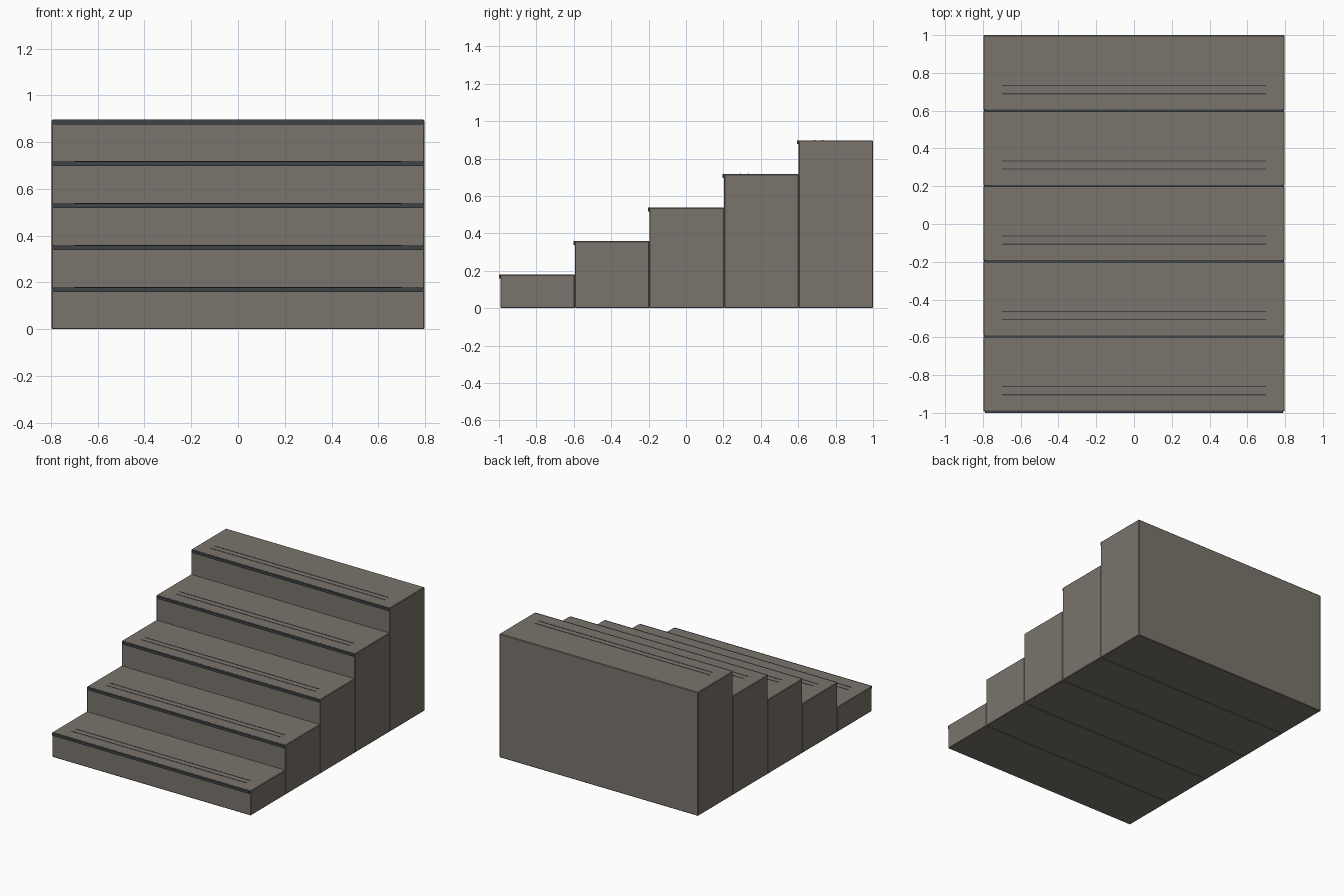
import bpy, bmesh

if "Cube" in bpy.data.objects:
    bpy.data.objects.remove(bpy.data.objects["Cube"])

def material(name, rgb):
    m = bpy.data.materials.new(name)
    m.diffuse_color = (*rgb, 1)
    m.use_nodes = True
    m.node_tree.nodes["Principled BSDF"].inputs["Base Color"].default_value = m.diffuse_color
    return m

stone = material("warm grey stone", (0.195, 0.178, 0.15))
dark = material("dark slate", (0.05, 0.056, 0.062))

def box(name, lo, hi, mat, bevel=0.0):
    bm = bmesh.new()
    bmesh.ops.create_cube(bm, size=1)
    for v in bm.verts:
        for k in range(3):
            v.co[k] = hi[k] if v.co[k] > 0 else lo[k]
    if bevel:
        bmesh.ops.bevel(bm, geom=bm.edges[:], offset=bevel, segments=1, affect='EDGES')
    me = bpy.data.meshes.new(name)
    bm.to_mesh(me)
    bm.free()
    me.materials.append(mat)
    ob = bpy.data.objects.new(name, me)
    bpy.context.collection.objects.link(ob)

DEPTH, RISE, HALF = 0.3984, 0.1793, 0.797
for i in range(5):
    y = -0.992 + i * DEPTH
    z = (i + 1) * RISE
    # solid step block reaching the ground
    box(f"step_{i+1}", (-HALF, y, 0), (HALF, y + DEPTH, z), stone, 0.004)
    # dark nosing along the front edge
    box(f"nosing_{i+1}", (-0.79, y - 0.008, z - 0.02), (0.79, y + 0.004, z - 0.0005), dark)
    # two thin grip lines on the tread
    for j, off in enumerate((0.088, 0.131)):
        box(f"grip_line_{i+1}_{j+1}", (-0.7, y + off - 0.003, z - 0.003),
            (0.7, y + off + 0.003, z + 0.0015), dark)
